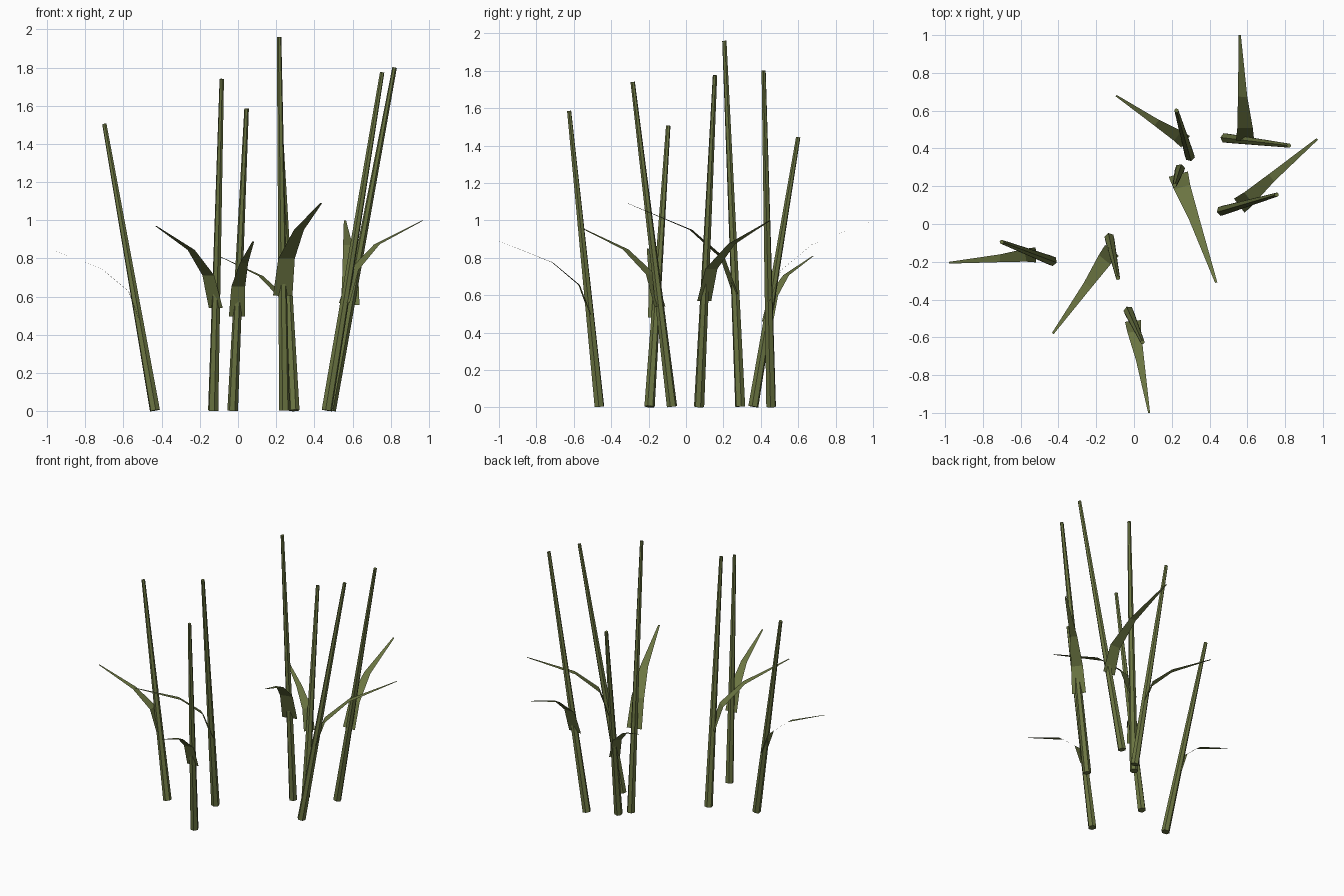
import bpy, bmesh, math
from mathutils import Vector, Matrix

if "Cube" in bpy.data.objects:
    bpy.data.objects.remove(bpy.data.objects["Cube"])

olive = bpy.data.materials.new("olive_green")
olive.diffuse_color = (0.147, 0.178, 0.054, 1)
olive.use_nodes = True
olive.node_tree.nodes["Principled BSDF"].inputs["Base Color"].default_value = olive.diffuse_color

# Each reed: stalk foot (x, y), stalk top (x, y, z), leaf tip (x, y, z)
REEDS = [
    ((-0.435, -0.195), (-0.70, -0.095, 1.505), (-0.98, -0.205, 0.85)),
    ((-0.13, -0.075), (-0.085, -0.285, 1.74), (-0.43, -0.58, 0.97)),
    ((-0.028, -0.463), (0.045, -0.625, 1.585), (0.08, -1.00, 0.89)),
    ((0.243, 0.29), (0.215, 0.205, 1.96), (0.435, -0.31, 1.09)),
    ((0.295, 0.36), (0.225, 0.60, 1.445), (-0.095, 0.68, 0.81)),
    ((0.465, 0.07), (0.755, 0.155, 1.775), (0.97, 0.45, 1.00)),
    ((0.485, 0.455), (0.82, 0.415, 1.80), (0.56, 1.00, 1.00)),
]
# Leaf stations: outward, rise, left edge, right edge (for a leaf of unit scale)
LEAF = [(0.0, 0.0, 0.043, -0.043), (0.058, 0.158, 0.037, -0.036),
        (0.205, 0.28, 0.036, -0.008), (0.495, 0.395, 0.036, 0.026)]


def finish(name, bm):
    mesh = bpy.data.meshes.new(name)
    bm.to_mesh(mesh)
    bm.free()
    mesh.materials.append(olive)
    ob = bpy.data.objects.new(name, mesh)
    bpy.context.collection.objects.link(ob)
    return ob


def stalk(name, foot, top):
    # tapered six-sided rod, ends square to its axis
    axis = top - foot
    bm = bmesh.new()
    bmesh.ops.create_cone(bm, cap_ends=True, segments=6, radius1=0.028,
                          radius2=0.012, depth=axis.length)
    turn = axis.to_track_quat('Z', 'Y').to_matrix().to_4x4()
    bm.transform(Matrix.Translation((foot + top) / 2) @ turn)
    finish(name, bm)


def leaf(name, foot, top, tip):
    # find where the leaf leaves the stalk, so that its tip lands in place
    base, scale = foot, 1.0
    for _ in range(12):
        z = tip.z - 0.395 * scale
        base = foot.lerp(top, (z - foot.z) / (top.z - foot.z))
        span = (tip - base).xy
        scale = span.length / math.hypot(0.495, 0.031)
    angle = math.atan2(span.y, span.x) - math.atan2(0.031, 0.495)
    out = Vector((math.cos(angle), math.sin(angle), 0))
    left = Vector((-out.y, out.x, 0))
    bm = bmesh.new()
    rows = []
    for o, h, a, b in LEAF:
        mid = base + (out * o + Vector((0, 0, h))) * scale
        rows.append([bm.verts.new(mid + left * s * scale) for s in (a, b)])
    for (l0, r0), (l1, r1) in zip(rows, rows[1:]):
        bm.faces.new((l0, r0, r1, l1))
    finish(name, bm)


for i, (f, t, p) in enumerate(REEDS, 1):
    foot, top, tip = Vector((*f, 0.004)), Vector(t), Vector(p)
    stalk(f"stalk_{i}", foot, top)
    leaf(f"leaf_{i}", foot, top, tip)
